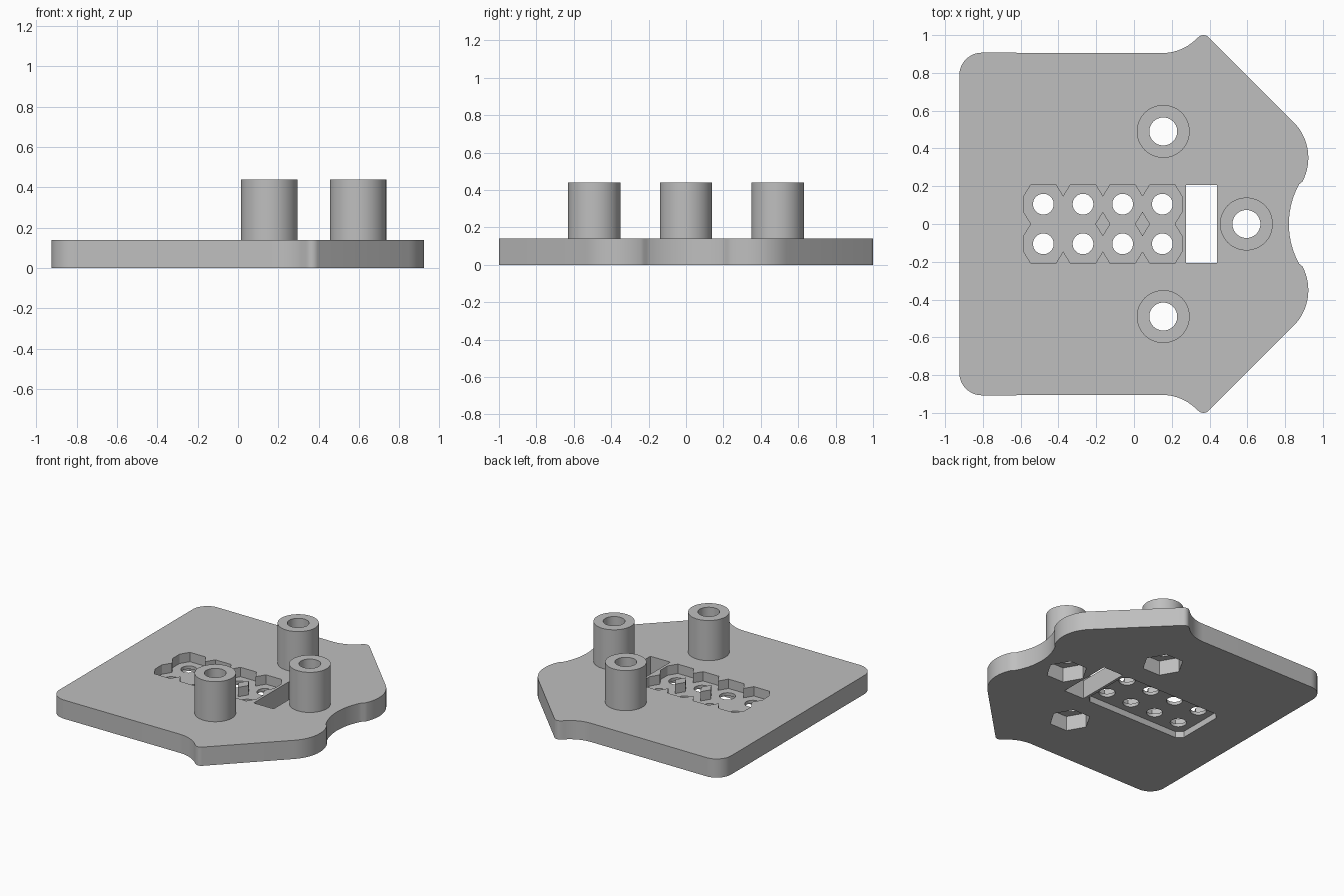
import bpy, bmesh
from math import sin, cos, radians, pi

cube = bpy.data.objects.get("Cube")
if cube:
    bpy.data.objects.remove(cube, do_unlink=True)

# One plain grey material
grey = bpy.data.materials.new("plain_grey")
grey.use_nodes = True
GREY = (0.52, 0.52, 0.52, 1)
grey.diffuse_color = GREY
grey.node_tree.nodes["Principled BSDF"].inputs["Base Color"].default_value = GREY

THICK, TOP = 0.14, 0.44
BOSSES = [(0.155, 0.49), (0.155, -0.49), (0.595, 0)]


def arc(cx, cy, r, start, end, steps=12):
    angles = [radians(start + (end - start) * i / steps) for i in range(steps + 1)]
    return [(cx + r * cos(a), cy + r * sin(a)) for a in angles]


def circle(cx, cy, r, sides=48):
    return [(cx + r * cos(2 * pi * i / sides), cy + r * sin(2 * pi * i / sides))
            for i in range(sides)]


def box(x0, x1, y):
    return [(x0, -y), (x1, -y), (x1, y), (x0, y)]


def prism(name, outlines, z0, z1):
    """Extrude one or more flat outlines between two heights."""
    bm = bmesh.new()
    for pts in outlines:
        face = bm.faces.new([bm.verts.new((x, y, z0)) for x, y in pts])
        ext = bmesh.ops.extrude_face_region(bm, geom=[face], use_keep_orig=True)
        for v in ext["geom"]:
            if isinstance(v, bmesh.types.BMVert):
                v.co.z = z1
    bmesh.ops.recalc_face_normals(bm, faces=bm.faces[:])
    mesh = bpy.data.meshes.new(name)
    bm.to_mesh(mesh)
    bm.free()
    mesh.materials.append(grey)
    obj = bpy.data.objects.new(name, mesh)
    bpy.context.collection.objects.link(obj)
    return obj


def cut(obj, cutter):
    """Subtract the cutter and throw it away."""
    mod = obj.modifiers.new("cut", "BOOLEAN")
    mod.operation, mod.solver, mod.object = "DIFFERENCE", "EXACT", cutter
    bpy.context.view_layer.objects.active = obj
    bpy.ops.object.modifier_apply(modifier=mod.name)
    bpy.data.objects.remove(cutter, do_unlink=True)


# Base plate: half outline, mirrored across y
half = arc(1.254, 0, 0.434, 180, 151, 10)
half += arc(0.655, 0.35, 0.268, -28, 45, 16)
half += arc(0.368, 0.961, 0.039, 45, 133, 6)
half += arc(0.15, 1.159, 0.254, -44, -90, 10)
half += arc(-0.805, 0.787, 0.12, 90, 180)
outline = half + [(x, -y) for x, y in reversed(half[1:])]
plate = prism("base_plate", [outline], 0, THICK)

# Socket pocket in the top, with diamond islands and notched edges
PITCH, LEFT = 0.21, -0.585
RIGHT = LEFT + 4 * PITCH
diamonds = []
for i in range(5):
    for j in (-1, 0, 1):
        if (i, j) != (1, 0):
            x, y = LEFT + i * PITCH, j * PITCH
            diamonds.append([(x + 0.04, y), (x, y + 0.065), (x - 0.04, y), (x, y - 0.065)])
pocket = prism("pocket_cutter", [box(LEFT, RIGHT, PITCH)], 0.07, 0.2)
cut(pocket, prism("island_cutter", diamonds, 0, 0.3))
cut(plate, pocket)

# Shallow recess underneath, with clipped corners
c = 0.04
recess = [(LEFT + c, -PITCH), (RIGHT - c, -PITCH), (RIGHT, c - PITCH), (RIGHT, PITCH - c),
          (RIGHT - c, PITCH), (LEFT + c, PITCH), (LEFT, PITCH - c), (LEFT, c - PITCH)]
cut(plate, prism("recess_cutter", [recess], -0.1, 0.046))

# Eight pin holes and the rectangular slot
holes = [circle(LEFT + (i + 0.5) * PITCH, s * PITCH / 2, 0.055, 32)
         for i in range(4) for s in (-1, 1)]
cut(plate, prism("pin_hole_cutter", holes, -0.1, 0.2))
cut(plate, prism("slot_cutter", [box(0.275, 0.44, 0.207)], -0.1, 0.2))

# Hexagonal nut pockets underneath, then screw holes
cut(plate, prism("nut_cutter", [circle(x, y, 0.142, 6) for x, y in BOSSES], -0.1, 0.11))
cut(plate, prism("screw_cutter", [circle(x, y, 0.074) for x, y in BOSSES], -0.2, 0.3))

# Hollow bosses on top of the plate
parts = [plate]
for name, (x, y) in zip(("left_rear_boss", "left_front_boss", "side_boss"), BOSSES):
    boss = prism(name, [circle(x, y, 0.14)], THICK, TOP)
    cut(boss, prism("bore_cutter", [circle(x, y, 0.074)], 0, 0.6))
    parts.append(boss)

# Smooth curved walls, crisp edges
bpy.ops.object.select_all(action="DESELECT")
for obj in parts:
    obj.select_set(True)
bpy.context.view_layer.objects.active = plate
bpy.ops.object.shade_smooth_by_angle(angle=radians(30))
